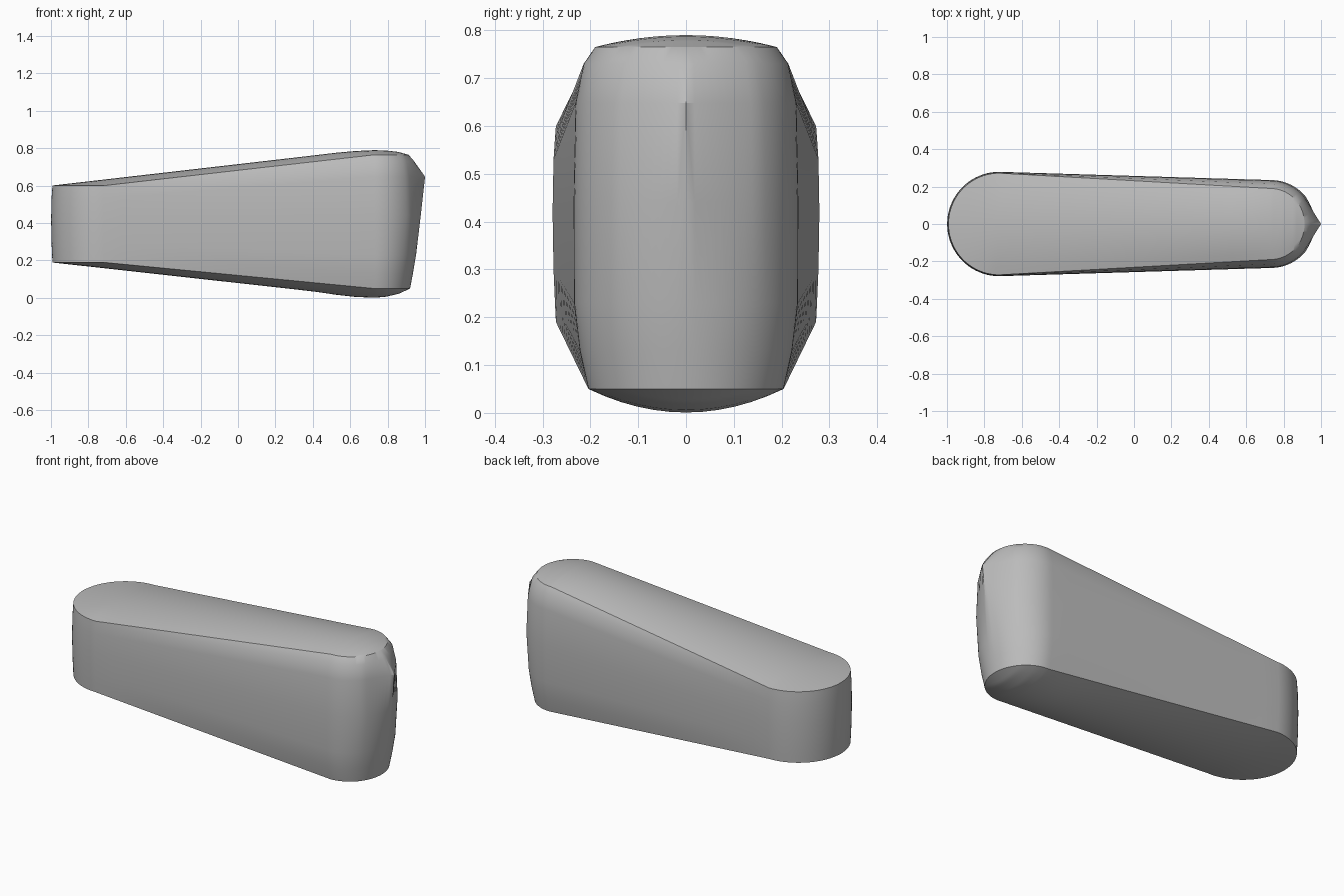
import bpy, bmesh
from math import sin, cos, pi, radians

cube = bpy.data.objects.get("Cube")
if cube:
    bpy.data.objects.remove(cube, do_unlink=True)

grey = bpy.data.materials.new("plain_grey")
grey.use_nodes = True
grey.diffuse_color = (0.5, 0.5, 0.5, 1)
grey.node_tree.nodes["Principled BSDF"].inputs["Base Color"].default_value = (0.5, 0.5, 0.5, 1)

LEFT, RIGHT = -0.72, 0.73      # centres of the two rounded ends
ARC, SIDE, CROSS = 20, 14, 12  # subdivisions

# Levels from bottom rim to top rim:
# left z, left radius, right z, right radius, nose reach, nose pointedness
LEVELS = [
    (0.19, 0.272, 0.05, 0.204, 0.92, 0),
    (0.23, 0.274, 0.13, 0.222, 0.935, 0),
    (0.30, 0.277, 0.23, 0.234, 0.952, 0),
    (0.42, 0.279, 0.44, 0.235, 0.977, 0.5),
    (0.53, 0.277, 0.648, 0.231, 1.0, 1),
    (0.575, 0.274, 0.73, 0.214, 0.942, 0.3),
    (0.60, 0.272, 0.765, 0.19, 0.912, 0),
]
# Centre lines of the crowned top and bottom (x, z)
CROWN = [(-1, 0.6), (0.39, 0.76), (0.55, 0.779), (0.65, 0.787), (0.73, 0.79),
         (0.8, 0.787), (0.86, 0.78), (0.912, 0.765)]
BELLY = [(-1, 0.19), (0.4, 0.035), (0.55, 0.013), (0.65, 0.003), (0.72, 0),
         (0.79, 0.006), (0.86, 0.022), (0.92, 0.05)]


def lerp(a, b, t):
    return a + (b - a) * t


def along(points, x):
    for (x0, z0), (x1, z1) in zip(points, points[1:]):
        if x <= x1:
            return lerp(z0, z1, max(0, (x - x0) / (x1 - x0)))
    return points[-1][1]


def half_outline(zl, rl, zr, rr, reach, point):
    """One side of a level, from the blunt end to the nose."""
    pts = []
    for i in range(ARC + 1):
        a = pi / 2 * i / ARC
        pts.append((LEFT - rl * cos(a), rl * sin(a), zl))
    for i in range(1, SIDE):
        t = i / SIDE
        pts.append((lerp(LEFT, RIGHT, t), lerp(rl, rr, t), lerp(zl, zr, t)))
    bend = radians(40)
    for i in range(ARC + 1):
        a = pi / 2 * (1 - i / ARC)
        y = rr * sin(a)
        rounded = RIGHT + (reach - RIGHT) * cos(a)
        beak = RIGHT + rr * cos(a)
        if a < bend:
            beak = lerp(reach, RIGHT + rr * cos(bend), sin(a) / sin(bend))
        pts.append((lerp(rounded, beak, point), y, zr))
    return pts


bm = bmesh.new()


def skin(rows):
    grid = [[bm.verts.new(p) for p in row] for row in rows]
    for lo, hi in zip(grid, grid[1:]):
        for j in range(len(lo) - 1):
            bm.faces.new((lo[j], lo[j + 1], hi[j + 1], hi[j]))


# Walls on both sides
halves = [half_outline(*level) for level in LEVELS]
for s in (1, -1):
    skin([[(x, s * y, z) for x, y, z in h] for h in halves])

# Crowned top and bottom
for rim, centre in ((halves[0], BELLY), (halves[-1], CROWN)):
    rows = []
    for x, y, z in rim:
        fs = [2 * j / CROSS - 1 for j in range(CROSS + 1)]
        rows.append([(x, y * f, lerp(z, along(centre, x), 1 - f * f)) for f in fs])
    skin(rows)

bmesh.ops.remove_doubles(bm, verts=bm.verts, dist=0.0005)
bmesh.ops.recalc_face_normals(bm, faces=bm.faces)
mesh = bpy.data.meshes.new("tapered_body")
bm.to_mesh(mesh)
bm.free()
mesh.materials.append(grey)
body = bpy.data.objects.new("tapered_body", mesh)
bpy.context.collection.objects.link(body)
bpy.context.view_layer.objects.active = body
body.select_set(True)
bpy.ops.object.shade_smooth_by_angle(angle=radians(35))
